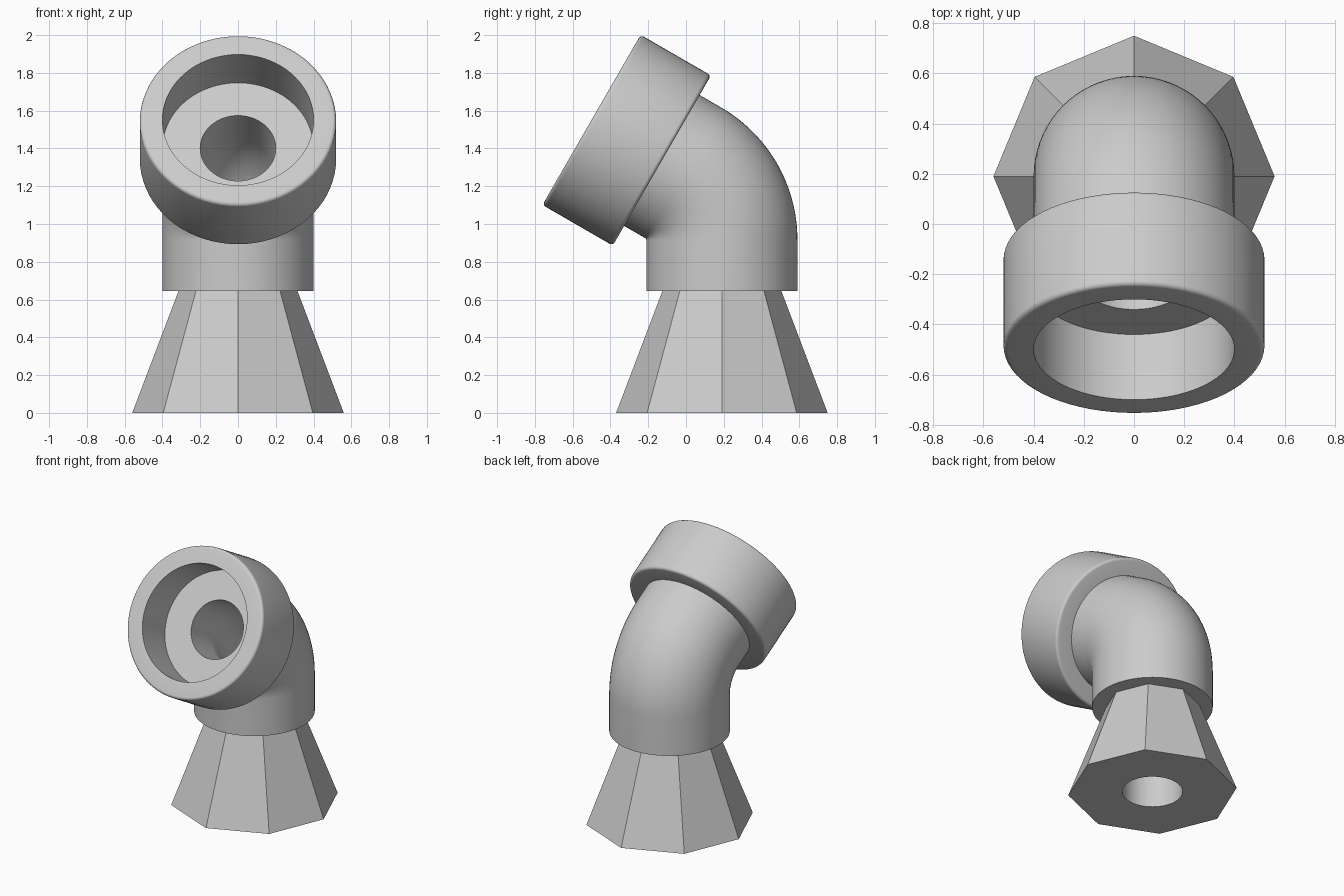
import bpy, bmesh
from math import sin, cos, pi, radians
from mathutils import Vector

if "Cube" in bpy.data.objects:
    bpy.data.objects.remove(bpy.data.objects["Cube"])

grey = bpy.data.materials.new("light grey")
grey.use_nodes = True
colour = (0.6, 0.6, 0.6, 1)
grey.diffuse_color = colour
grey.node_tree.nodes["Principled BSDF"].inputs["Base Color"].default_value = colour

AXIS_Y = 0.19                 # vertical leg of the elbow
FOOT, BEND = 0.645, 0.916     # heights where the pipe and its bend start
TURN, BEND_R = radians(60), 0.41
BEND_END = BEND + TURN * BEND_R
BORE, PIPE, COLLAR = 0.2, 0.4, 0.52
SEGMENTS = 72


def frame(s):
    """Centre and in-plane 'outward' direction at length s along the centreline."""
    a = min(max((s - BEND) / BEND_R, 0), TURN)
    out = Vector((0, cos(a), sin(a)))
    along = Vector((0, -sin(a), cos(a)))
    centre = Vector((0, AXIS_Y - BEND_R, BEND)) + out * BEND_R
    return centre + along * (min(s - BEND, 0) + max(s - BEND_END, 0)), out


def ring(bm, s, radius, sides=SEGMENTS):
    centre, out = frame(s)
    side = Vector((1, 0, 0))
    return [bm.verts.new(centre + radius * (side * sin(t) + out * cos(t)))
            for t in (2 * pi * i / sides for i in range(sides))]


def skin(bm, a, b):
    for i in range(len(a)):
        j = (i + 1) % len(a)
        bm.faces.new((a[i], a[j], b[j], b[i]))


def finish(name, bm):
    bmesh.ops.recalc_face_normals(bm, faces=bm.faces)
    mesh = bpy.data.meshes.new(name)
    bm.to_mesh(mesh)
    bm.free()
    mesh.materials.append(grey)
    obj = bpy.data.objects.new(name, mesh)
    bpy.context.collection.objects.link(obj)
    bpy.ops.object.select_all(action='DESELECT')
    obj.select_set(True)
    bpy.context.view_layer.objects.active = obj
    bpy.ops.object.shade_smooth_by_angle(angle=radians(30))


def closed_sweep(name, profile):
    """Sweep a closed loop of (length, radius) points around the centreline."""
    bm = bmesh.new()
    rings = [ring(bm, s, r) for s, r in profile]
    for k in range(len(rings)):
        skin(bm, rings[k - 1], rings[k])
    finish(name, bm)


front = BEND_END + 0.56
back, floor = front - 0.43, front - 0.3

# Hollow elbow pipe, its upper end forming the socket floor
steps = [FOOT] + [BEND + (BEND_END - BEND) * i / 24 for i in range(25)] + [floor]
closed_sweep("elbow_pipe", [(s, PIPE) for s in steps] + [(s, BORE) for s in reversed(steps)])

# Socket collar with rounded outer rims
ROUND = 0.02
arc = [(pi / 2) * i / 5 for i in range(6)]
rims = [(back + ROUND * (1 - sin(a)), COLLAR - ROUND * (1 - cos(a))) for a in reversed(arc)]
rims += [(front - ROUND * (1 - sin(a)), COLLAR - ROUND * (1 - cos(a))) for a in arc]
closed_sweep("socket_collar", [(back, PIPE)] + rims + [(front, PIPE)])

# Tapered octagonal base with a round bore
bm = bmesh.new()
ends = [(ring(bm, s, r, 8), ring(bm, s, BORE)) for s, r in ((0, 0.56), (FOOT, 0.315))]
skin(bm, ends[0][0], ends[1][0])
skin(bm, ends[0][1], ends[1][1])
for loops in ends:
    rim = [bm.edges.get((loop[i - 1], loop[i])) for loop in loops for i in range(len(loop))]
    bmesh.ops.triangle_fill(bm, edges=rim, use_beauty=True)
finish("tapered_base", bm)
